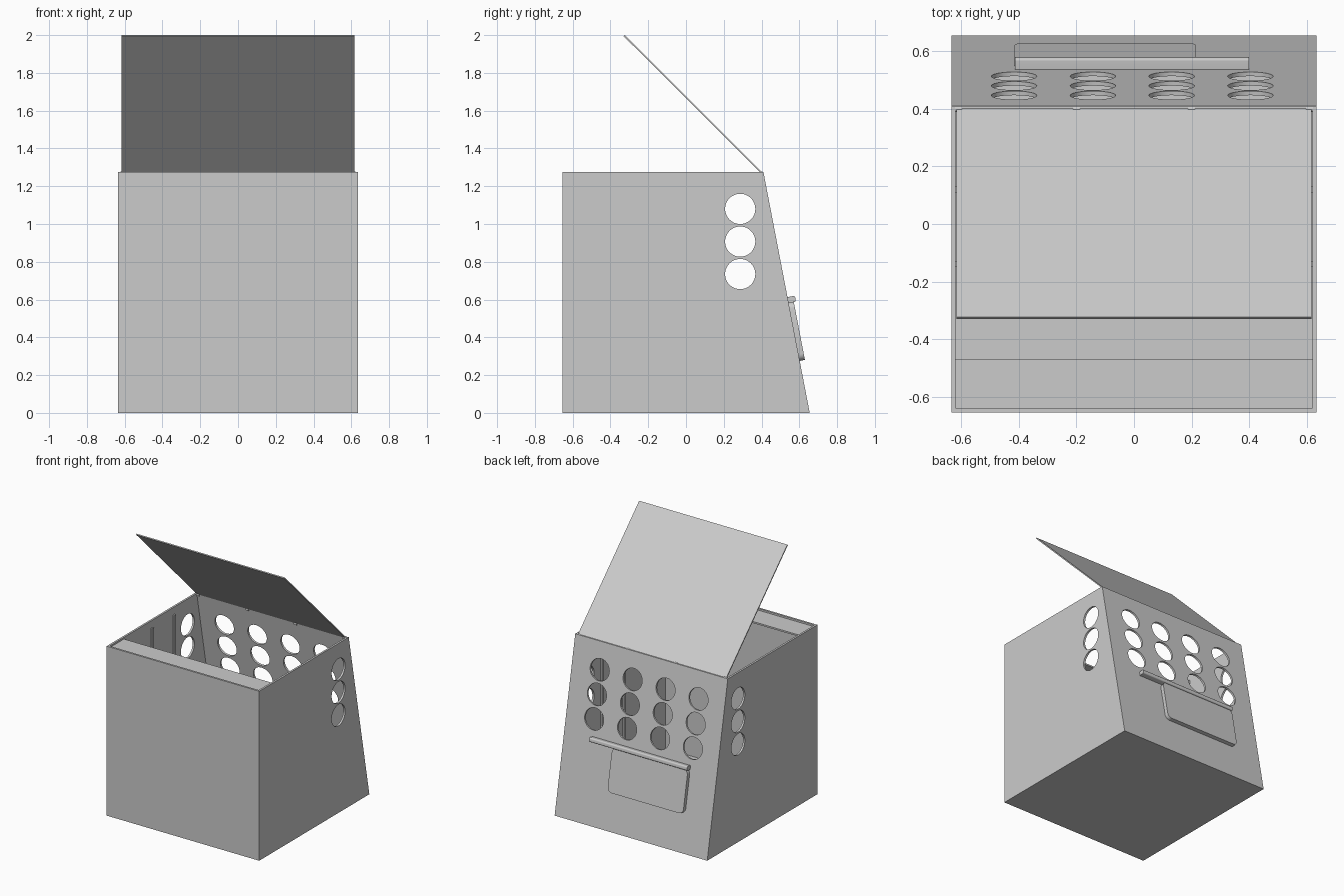
import bpy, bmesh, math
from mathutils import Matrix, Vector

if "Cube" in bpy.data.objects:
    bpy.data.objects.remove(bpy.data.objects["Cube"])

GREY = (0.6, 0.6, 0.6, 1)
mat = bpy.data.materials.new("plain grey")
mat.use_nodes = True
mat.diffuse_color = GREY
mat.node_tree.nodes["Principled BSDF"].inputs["Base Color"].default_value = GREY

HALF_W, HALF_D, TOP_Y, HEIGHT, WALL = 0.635, 0.655, 0.41, 1.275, 0.015
SLOPE = math.atan((HALF_D - TOP_Y) / HEIGHT)


def back_y(z):
    return HALF_D - z * math.tan(SLOPE)


def on_back(x, z):
    # local z points out of the sloping wall, local y runs down it
    return Matrix.Translation((x, back_y(z), z)) @ Matrix.Rotation(SLOPE - math.pi / 2, 4, "X")


def finish(bm, name):
    bmesh.ops.recalc_face_normals(bm, faces=bm.faces)
    mesh = bpy.data.meshes.new(name)
    bm.to_mesh(mesh)
    bm.free()
    mesh.materials.append(mat)
    obj = bpy.data.objects.new(name, mesh)
    bpy.context.scene.collection.objects.link(obj)
    return obj


def smooth(obj):
    bpy.ops.object.select_all(action="DESELECT")
    obj.select_set(True)
    bpy.context.view_layer.objects.active = obj
    bpy.ops.object.shade_smooth_by_angle(angle=math.radians(35))


def add_box(bm, size, matrix):
    bmesh.ops.create_cube(bm, size=1, matrix=matrix @ Matrix.Diagonal((*size, 1)))


def add_cylinder(bm, radius, length, matrix, sides=48):
    bmesh.ops.create_cone(bm, cap_ends=True, segments=sides, radius1=radius,
                          radius2=radius, depth=length, matrix=matrix)


def extrude_profile(points, half_width, name):
    bm = bmesh.new()
    face = bm.faces.new([bm.verts.new((-half_width, y, z)) for y, z in points])
    new = bmesh.ops.extrude_face_region(bm, geom=[face])["geom"]
    bmesh.ops.translate(bm, vec=(2 * half_width, 0, 0),
                        verts=[v for v in new if isinstance(v, bmesh.types.BMVert)])
    return finish(bm, name)


def cut(obj, cutter):
    mod = obj.modifiers.new("cut", "BOOLEAN")
    mod.operation, mod.solver, mod.object = "DIFFERENCE", "EXACT", cutter
    graph = bpy.context.evaluated_depsgraph_get()
    mesh = bpy.data.meshes.new_from_object(obj.evaluated_get(graph))
    obj.modifiers.clear()
    obj.data = mesh
    bpy.data.objects.remove(cutter)


# Open bin with a sloping back
bin_body = extrude_profile([(-HALF_D, 0), (HALF_D, 0), (TOP_Y, HEIGHT), (-HALF_D, HEIGHT)],
                           HALF_W, "bin_body")
over = HEIGHT + 0.1
cut(bin_body, extrude_profile([(WALL - HALF_D, WALL), (back_y(WALL) - WALL, WALL),
                               (back_y(over) - WALL, over), (WALL - HALF_D, over)],
                              HALF_W - WALL, "cavity_cutter"))

# Round vent holes through the sides and the back
bm = bmesh.new()
for z in (0.735, 0.907, 1.08):
    add_cylinder(bm, 0.08, 2, Matrix.Translation((0, 0.287, z)) @ Matrix.Rotation(math.pi / 2, 4, "Y"))
    for col in range(4):
        add_cylinder(bm, 0.079, 0.1, on_back(-0.417 + 0.274 * col, z))
cut(bin_body, finish(bm, "vent_cutter"))
smooth(bin_body)

# Ledge inside the front rim
bm = bmesh.new()
add_box(bm, (2 * (HALF_W - WALL), 0.17, 0.012), Matrix.Translation((0, -0.555, 1.256)))
finish(bm, "front_ledge")

# Thin upright ribs on the inner side walls
bm = bmesh.new()
for side in (-1, 1):
    for y in (-0.14, 0.12):
        add_box(bm, (0.012, 0.02, 1.2), Matrix.Translation((side * 0.615, y, 0.62)))
finish(bm, "inner_ribs")

# Open lid
low, high = Vector((0, 0.403, 1.268)), Vector((0, -0.327, 1.997))
run = high - low
bm = bmesh.new()
add_box(bm, (1.234, run.length, 0.008),
        Matrix.Translation((low + high) / 2) @ Matrix.Rotation(math.atan2(run.z, run.y), 4, "X"))
finish(bm, "lid")

# Hinge knuckles
bm = bmesh.new()
for x in (-0.61, -0.2, 0.2, 0.61):
    add_cylinder(bm, 0.011, 0.025,
                 Matrix.Translation((x, 0.4, 1.267)) @ Matrix.Rotation(math.pi / 2, 4, "Y"), 16)
smooth(finish(bm, "hinges"))


def back_plate(name, size, x, z, radius, axis):
    # plate standing on the sloping wall, with the edges along one local axis rounded
    bm = bmesh.new()
    add_box(bm, size, Matrix.Translation((0, 0, size[2] / 2 - 0.002)))
    edges = [e for e in bm.edges
             if abs((e.verts[0].co - e.verts[1].co).normalized()[axis]) > 0.9
             and (axis == 2 or max(v.co.z for v in e.verts) > 0.01)]
    bmesh.ops.bevel(bm, geom=edges, offset=radius, segments=6, profile=0.5, affect="EDGES")
    bmesh.ops.transform(bm, matrix=on_back(x, z), verts=bm.verts)
    smooth(finish(bm, name))


# Grip rail and the rounded panel below it
back_plate("grip_rail", (0.815, 0.032, 0.042), -0.007, 0.597, 0.01, 0)
back_plate("label_panel", (0.63, 0.315, 0.03), -0.1, 0.43, 0.035, 2)
